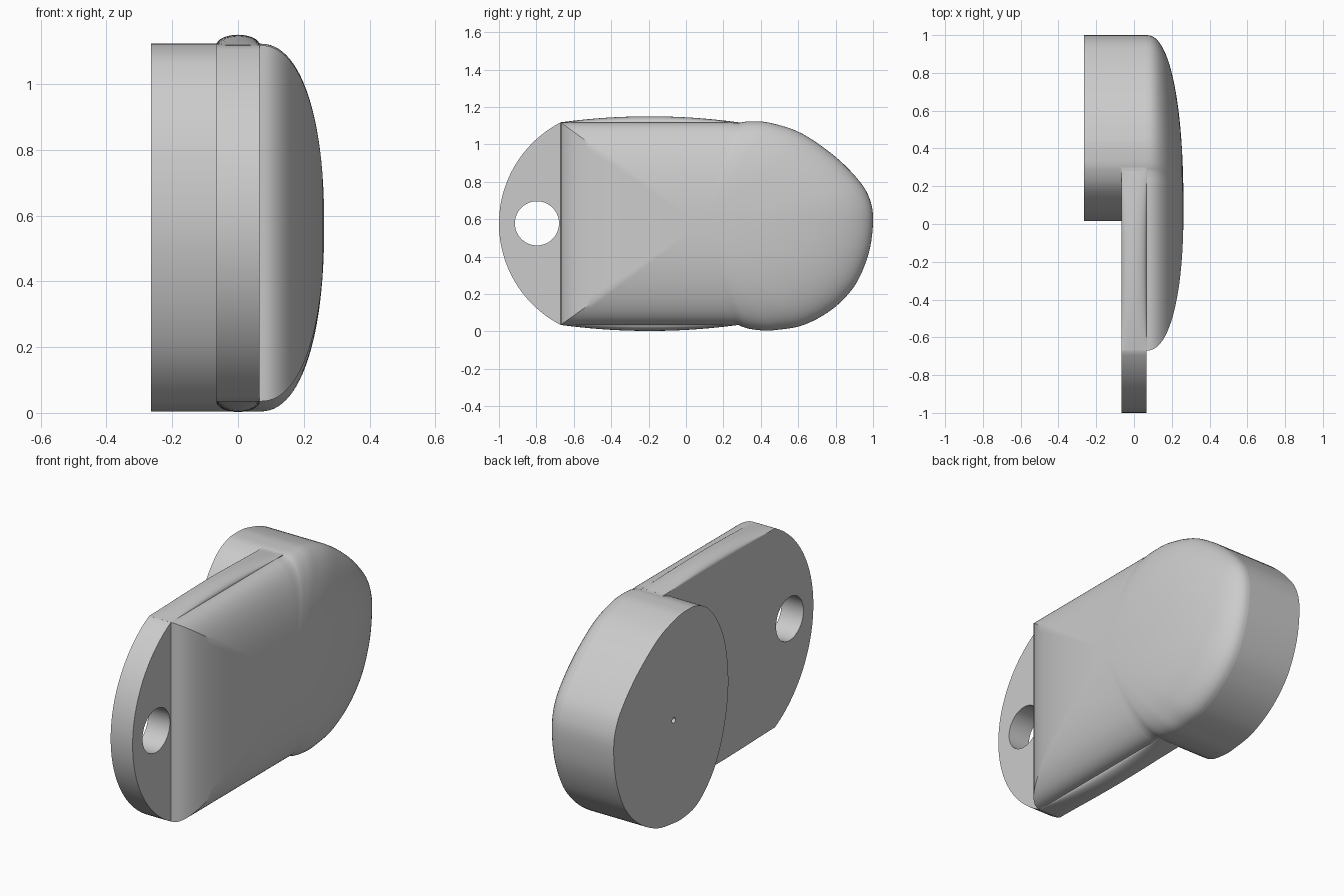
import bpy, bmesh
from math import sin, cos, pi, asin
from mathutils import Vector

cube = bpy.data.objects.get("Cube")
if cube:
    bpy.data.objects.remove(cube, do_unlink=True)

grey = bpy.data.materials.new("plain_grey")
grey.use_nodes = True
grey.diffuse_color = (0.6, 0.6, 0.6, 1)
grey.node_tree.nodes["Principled BSDF"].inputs["Base Color"].default_value = (0.6, 0.6, 0.6, 1)

# Main levels across the thickness (x) and the plate's corners (y, z)
BACK, PLATE, TOP = -0.265, 0.066, 0.262
Y_FRONT, Y_END = -0.67, 0.28
Z_LOW, Z_HIGH = 0.035, 1.118
Z_MID = (Z_LOW + Z_HIGH) / 2


def finish(name, bm):
    bmesh.ops.recalc_face_normals(bm, faces=bm.faces[:])
    mesh = bpy.data.meshes.new(name)
    bm.to_mesh(mesh)
    bm.free()
    mesh.materials.append(grey)
    ob = bpy.data.objects.new(name, mesh)
    bpy.context.collection.objects.link(ob)
    return ob


def activate(ob):
    bpy.ops.object.select_all(action='DESELECT')
    ob.select_set(True)
    bpy.context.view_layer.objects.active = ob


def smooth(ob):
    activate(ob)
    bpy.ops.object.shade_smooth_by_angle(angle=pi / 6)


def loft(name, rings):
    """Skin between closed rings of equal length and cap both ends."""
    bm = bmesh.new()
    rows = [[bm.verts.new(p) for p in ring] for ring in rings]
    n = len(rows[0])
    for a, b in zip(rows, rows[1:]):
        for i in range(n):
            j = (i + 1) % n
            bm.faces.new((a[i], a[j], b[j], b[i]))
    bm.faces.new(rows[0])
    bm.faces.new(rows[-1])
    return finish(name, bm)


def prism(name, outline, x0, x1):
    return loft(name, [[(x, y, z) for y, z in outline] for x in (x0, x1)])


def circle(y, z, r, n=48):
    return [(y + r * cos(2 * pi * i / n), z + r * sin(2 * pi * i / n)) for i in range(n)]


def cut(ob, outline, x0, x1):
    cutter = prism("hole_cutter", outline, x0, x1)
    cutter.hide_render = True
    mod = ob.modifiers.new("hole", 'BOOLEAN')
    mod.operation, mod.solver, mod.object = 'DIFFERENCE', 'EXACT', cutter
    activate(ob)
    bpy.ops.object.modifier_apply(modifier=mod.name)
    bpy.data.objects.remove(cutter, do_unlink=True)


def spline(points, steps):
    """Closed smooth curve through the points."""
    pts = [Vector(p) for p in points]
    n, out = len(pts), []
    for i in range(n):
        a, b, c, d = (pts[(i + k - 1) % n] for k in range(4))
        for s in range(steps):
            t = s / steps
            p = b + (c - a) * t / 2 + (2 * a - 5 * b + 4 * c - d) * t * t / 2 \
                + (3 * b - a - 3 * c + d) * t ** 3 / 2
            out.append((p.x, p.y))
    return out


def line(a, b, n):
    return [tuple(Vector(a).lerp(Vector(b), i / n)) for i in range(n)]


# Egg-shaped outline: outer arc first, then the arc behind the plate
outer = [(0.28, 1.113), (0.36, 1.123), (0.46, 1.113), (0.62, 1.058), (0.8, 0.933),
         (0.93, 0.8), (0.985, 0.7), (1.0, 0.59), (0.98, 0.43), (0.92, 0.275),
         (0.84, 0.17), (0.74, 0.09), (0.62, 0.032), (0.5, 0.01), (0.4, 0.006), (0.28, 0.035)]
inner = [(0.16, 0.14), (0.08, 0.28), (0.03, 0.45), (0.015, 0.62), (0.04, 0.81),
         (0.1, 0.955), (0.19, 1.065)]
STEPS = 6
egg = spline(outer + inner, STEPS)

# Thick egg-shaped boss with a small pin hole in its back
boss = prism("boss", egg, BACK, PLATE)
cut(boss, circle(0.483, 0.567, 0.015, 16), BACK - 0.05, BACK + 0.2)
smooth(boss)

# Flat plate with a rounded front end and a round hole
half, rise = (Z_HIGH - Z_LOW) / 2, 1 + Y_FRONT
radius = (half ** 2 + rise ** 2) / (2 * rise)
sweep = asin(half / radius)
tab = [(radius - 1 - radius * cos(a), Z_MID + radius * sin(a))
       for a in (sweep * (i / 24 - 1) for i in range(49))]
plate = prism("plate", tab + [(Y_END + 0.02, Z_HIGH), (Y_END + 0.02, Z_LOW)], -PLATE, PLATE)
cut(plate, circle(-0.797, 0.578, 0.118), -0.2, 0.2)
smooth(plate)

# Domed cover over the plate and the boss
cover_line = (egg[:STEPS * (len(outer) - 1)]
              + line((Y_END, Z_LOW), (Y_FRONT, Z_LOW), 24)
              + line((Y_FRONT, Z_LOW), (Y_FRONT, Z_HIGH), 24)
              + line((Y_FRONT, Z_HIGH), (Y_END, Z_HIGH), 24))
POWER, CY, CZ = 2.25, 0.08, 0.57
rings = []
for i in range(25):
    t = pi / 2 * i / 25
    s, h = cos(t) ** (2 / POWER), sin(t) ** (2 / POWER)
    rings.append([(PLATE + (TOP - PLATE) * h, CY + (y - CY) * s, CZ + (z - CZ) * s)
                  for y, z in cover_line])
smooth(loft("cover", rings))

# Shallow bulges along the plate's upper and lower edges
for name, base, side in (("upper_bulge", Z_HIGH, 1), ("lower_bulge", Z_LOW, -1)):
    rings = []
    for i in range(25):
        v = i / 12 - 1
        y = (Y_FRONT + Y_END) / 2 + v * (Y_END - Y_FRONT) / 2
        height = 0.032 * (1 - v * v) + 0.0002
        ring = [(PLATE * cos(pi * k / 16), y, base + side * height * sin(pi * k / 16))
                for k in range(17)]
        ring += [(-PLATE, y, base - side * 0.01), (PLATE, y, base - side * 0.01)]
        rings.append(ring)
    smooth(loft(name, rings))
